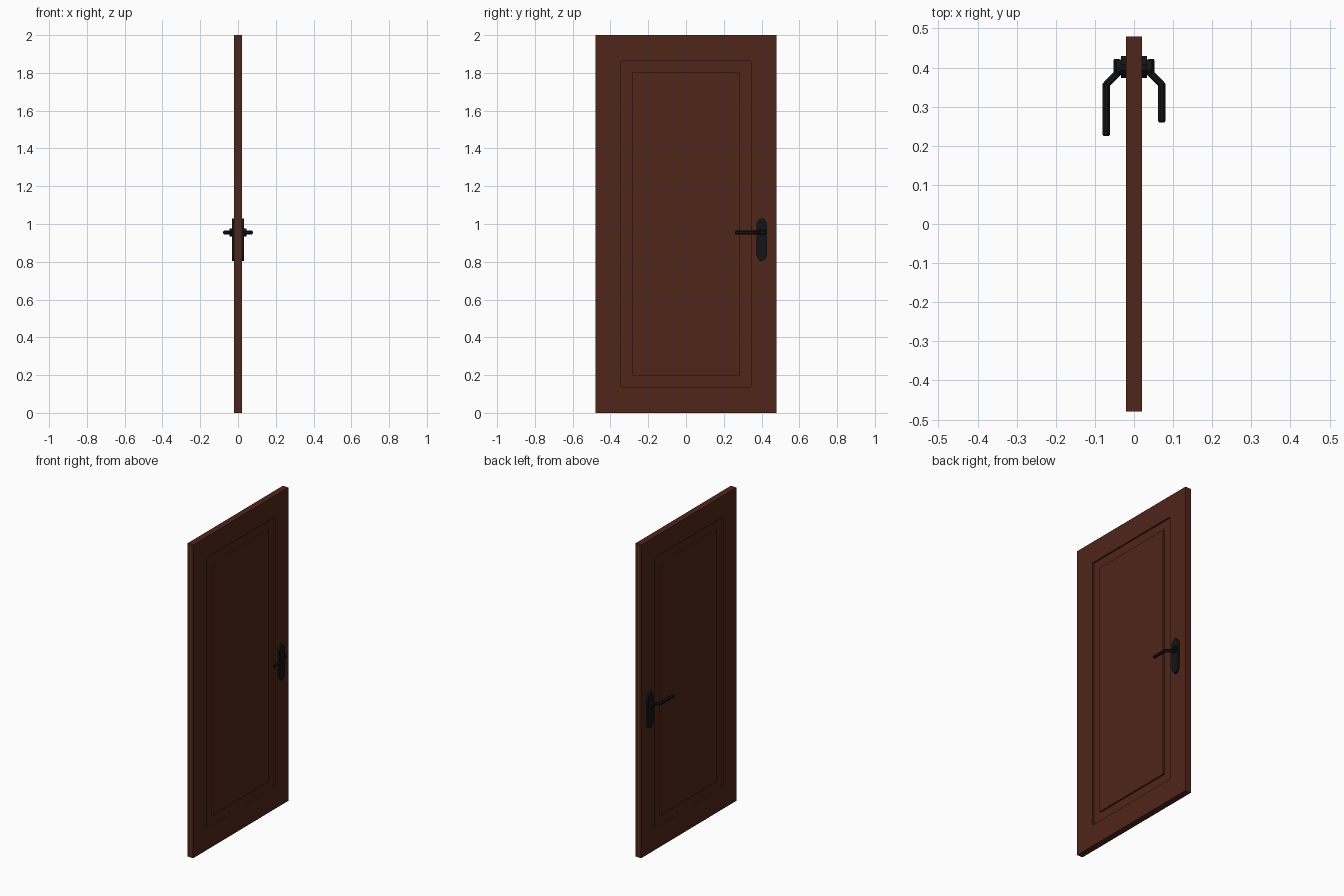
import bpy, bmesh, math
from mathutils import Vector

if "Cube" in bpy.data.objects:
    bpy.data.objects.remove(bpy.data.objects["Cube"])


def material(name, rgb):
    m = bpy.data.materials.new(name)
    m.diffuse_color = (*rgb, 1)
    m.use_nodes = True
    m.node_tree.nodes["Principled BSDF"].inputs["Base Color"].default_value = m.diffuse_color
    return m


def add_object(name, bm, mat):
    bmesh.ops.recalc_face_normals(bm, faces=bm.faces)
    me = bpy.data.meshes.new(name)
    bm.to_mesh(me)
    bm.free()
    me.materials.append(mat)
    ob = bpy.data.objects.new(name, me)
    bpy.context.collection.objects.link(ob)
    return ob


def loft(bm, rings):
    """Skin a list of closed rings and cap both ends."""
    rings = [[bm.verts.new(p) for p in r] for r in rings]
    n = len(rings[0])
    for a, b in zip(rings, rings[1:]):
        for i in range(n):
            j = (i + 1) % n
            bm.faces.new((a[i], a[j], b[j], b[i]))
    bm.faces.new(rings[0])
    bm.faces.new(rings[-1])


wood = material("brown_wood", (0.08, 0.019, 0.010))
black = material("black_metal", (0.007, 0.007, 0.008))

# Door slab with a rectangular groove framing the panel on both faces
bm = bmesh.new()
bmesh.ops.create_cube(bm, size=1)
for v in bm.verts:
    v.co = (v.co.x * 0.04, v.co.y * 0.96, v.co.z * 2 + 1)
bm.normal_update()
for face in [f for f in bm.faces if abs(f.normal.x) > 0.9]:
    for thickness, depth in ((0.137, 0), (0, -0.01), (0.06, 0), (0, 0.01)):
        bmesh.ops.inset_individual(bm, faces=[face], thickness=thickness,
                                   depth=depth, use_even_offset=True)
        bm.normal_update()
add_object("door_slab", bm, wood)

# Outline of the back plate in y, z, with chamfered ends
HALF = [(0.007, 1.03), (0.02, 1.018), (0.028, 1.0),
        (0.028, 0.835), (0.02, 0.817), (0.007, 0.805)]
OUTLINE = HALF + [(-y, z) for y, z in reversed(HALF)]
HANDLE_Y, HANDLE_Z = 0.401, 0.955


def handle(side, sx, tip_y):
    # Back plate
    bm = bmesh.new()
    loft(bm, [[(sx * x, HANDLE_Y + y, z) for y, z in OUTLINE]
              for x in (0.018, 0.033)])
    add_object(side + "_back_plate", bm, black)

    # Round collar the lever turns in
    bm = bmesh.new()
    loft(bm, [[(sx * x, HANDLE_Y + 0.02 * math.cos(i * math.tau / 12),
                HANDLE_Z + 0.02 * math.sin(i * math.tau / 12))
               for i in range(12)] for x in (0.03, 0.046)])
    add_object(side + "_collar", bm, black)

    # Bent lever, swept with mitred corners and tapered tips
    path = [(0.044, 0.422, 0.7), (0.044, 0.417, 1), (0.044, 0.384, 1),
            (0.071, 0.356, 1), (0.071, tip_y + 0.003, 1), (0.071, tip_y, 0.75)]
    pts = [Vector((sx * x, y)) for x, y, s in path]
    rings = []
    for i, p in enumerate(pts):
        d0 = (p - pts[max(i - 1, 0)]) if i else pts[1] - p
        d1 = (pts[i + 1] - p) if i < len(pts) - 1 else d0
        t = (d0.normalized() + d1.normalized()).normalized()
        miter = 1 / t.dot(d0.normalized())
        side_dir = Vector((-t.y, t.x)) * miter
        r = 0.0098 * path[i][2]
        ring = []
        for k in range(8):
            a = (k + 0.5) * math.tau / 8
            q = p + side_dir * r * math.cos(a)
            ring.append((q.x, q.y, HANDLE_Z + r * 1.1 * math.sin(a)))
        rings.append(ring)
    bm = bmesh.new()
    loft(bm, rings)
    add_object(side + "_lever", bm, black)


handle("right", 1, 0.26)
handle("left", -1, 0.225)
